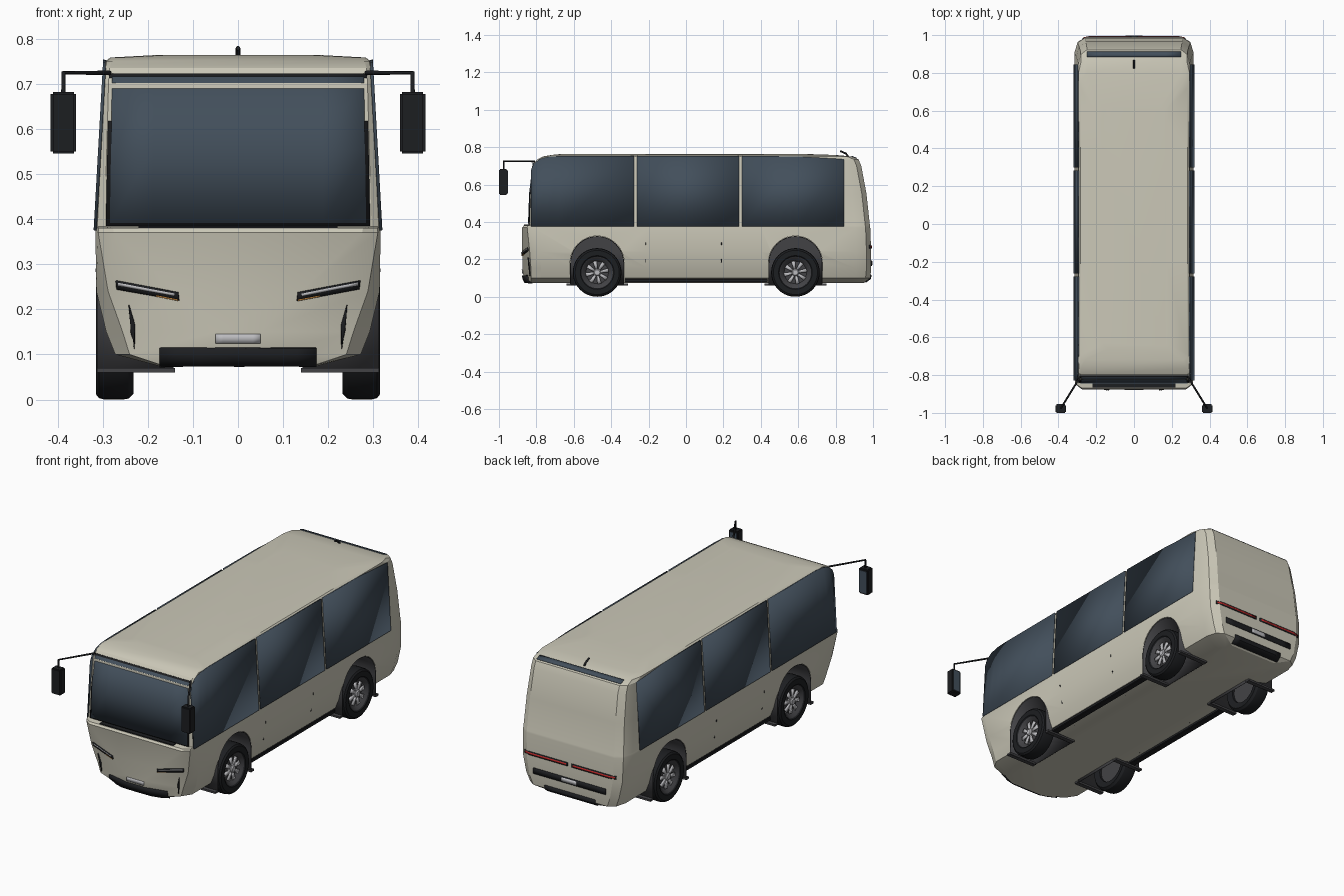
import bpy, bmesh, math
from mathutils import Vector
from mathutils.bvhtree import BVHTree

if "Cube" in bpy.data.objects:
    bpy.data.objects.remove(bpy.data.objects["Cube"])


def mat(name, r, g, b):
    m = bpy.data.materials.new(name)
    m.diffuse_color = (r, g, b, 1)
    m.use_nodes = True
    m.node_tree.nodes["Principled BSDF"].inputs["Base Color"].default_value = m.diffuse_color
    return m


CREAM = mat("cream", .60, .58, .48)
GLASS = mat("glass", .055, .078, .105)
BLACK = mat("black", .012, .013, .015)
DARK = mat("dark_grey", .055, .055, .06)
SILVER = mat("silver", .5, .5, .52)
RED = mat("red", .5, .02, .02)
AMBER = mat("amber", .7, .3, .06)


def finish(name, bm, m, angle=30, solid=0):
    bmesh.ops.recalc_face_normals(bm, faces=bm.faces)
    me = bpy.data.meshes.new(name)
    bm.to_mesh(me)
    bm.free()
    ob = bpy.data.objects.new(name, me)
    bpy.context.collection.objects.link(ob)
    me.materials.append(m)
    if solid:
        s = ob.modifiers.new("solid", 'SOLIDIFY')
        s.thickness, s.offset = solid, 0
    smooth(ob, angle)
    return ob


def smooth(ob, angle=30):
    bpy.ops.object.select_all(action='DESELECT')
    bpy.context.view_layer.objects.active = ob
    ob.select_set(True)
    bpy.ops.object.shade_smooth_by_angle(angle=math.radians(angle))


def box(name, lo, hi, m, bevel=0):
    bm = bmesh.new()
    bmesh.ops.create_cube(bm, size=1)
    for v in bm.verts:
        v.co = Vector([(a + b) / 2 + c * (b - a) for a, b, c in zip(lo, hi, v.co)])
    if bevel:
        bmesh.ops.bevel(bm, geom=bm.edges[:], offset=bevel, segments=2, affect='EDGES')
    return finish(name, bm, m)


def tube(name, pts, r, m):
    cu = bpy.data.curves.new(name, 'CURVE')
    cu.dimensions, cu.bevel_depth, cu.bevel_resolution, cu.use_fill_caps = '3D', r, 2, True
    sp = cu.splines.new('POLY')
    sp.points.add(len(pts) - 1)
    for p, c in zip(sp.points, pts):
        p.co = (*c, 1)
    ob = bpy.data.objects.new(name, cu)
    bpy.context.collection.objects.link(ob)
    cu.materials.append(m)


# Body shell: horizontal rings z, half width, front y, rear y, front flat x, front corner depth, rear flat x
RINGS = [(.073, .17, -.855, .95, .10, .06, .14), (.10, .272, -.868, .985, .06, .09, .22),
         (.15, .292, -.874, .99, .05, .10, .24), (.24, .314, -.876, .99, .14, .09, .255),
         (.37, .316, -.876, .985, .275, .06, .26), (.380, .315, -.868, .984, .277, .05, .26),
         (.383, .3145, -.836, .983, .296, .02, .26), (.55, .306, -.830, .965, .291, .02, .255),
         (.70, .297, -.822, .937, .287, .02, .25), (.735, .2955, -.795, .922, .285, .025, .25),
         (.750, .293, -.765, .885, .28, .03, .25), (.758, .283, -.72, .80, .26, .03, .25),
         (.764, .17, -.66, .62, .14, .03, .14)]
bm = bmesh.new()
loops = []
for z, w, yf, yb, fx, fc, bx in RINGS:
    half = [(fx, yf), (fx + (w - fx) * .85, yf + fc * .45), (w, yf + fc), (w, -.2), (w, .4),
            (w, yb - .08), (w - (w - bx) * .3, yb - .025), (bx, yb)]
    ring = half + [(-x, y) for x, y in reversed(half)]
    loops.append([bm.verts.new((x, y, z)) for x, y in ring])
for a, b in zip(loops, loops[1:]):
    for i in range(len(a)):
        j = (i + 1) % len(a)
        bm.faces.new((a[i], a[j], b[j], b[i]))
bm.faces.new(loops[0])
bm.faces.new(loops[-1])
bvh = BVHTree.FromBMesh(bm)
body = finish("body_shell", bm, CREAM, 25)


def hit(face, u, v):
    o, d = {'front': ((u, -2, v), (0, 1, 0)), 'back': ((u, 2, v), (0, -1, 0)),
            'right': ((2, u, v), (-1, 0, 0)), 'left': ((-2, u, v), (1, 0, 0)),
            'top': ((u, v, 2), (0, 0, -1))}[face]
    return bvh.ray_cast(Vector(o), Vector(d))[0]


# Panel laid on the body surface from a four-corner outline
def patch(name, face, quad, t, m, n=6):
    a, b, c, d = [Vector(q) for q in quad]
    bm = bmesh.new()
    rows = []
    for k in (0, .5, 1):
        row = []
        for i in range(n + 1):
            p = a.lerp(b, i / n).lerp(d.lerp(c, i / n), k)
            row.append(bm.verts.new(hit(face, *p)))
        rows.append(row)
    for r, s in zip(rows, rows[1:]):
        for i in range(n):
            bm.faces.new((r[i], r[i + 1], s[i + 1], s[i]))
    return finish(name, bm, m, 30, 2 * t)


def rect(x0, x1, z0, z1):
    return [(x0, z0), (x1, z0), (x1, z1), (x0, z1)]


# Wheel arches, liners and wheels
def arch(r, n=20):
    return [(-r, .06)] + [(-r * math.cos(math.pi * i / n), .18 + r * math.sin(math.pi * i / n))
                          for i in range(n + 1)] + [(r, .06)]


def lathe(name, prof, s, y, m):
    bm = bmesh.new()
    vs = [bm.verts.new((s * x, y, .13 + r)) for r, x in prof]
    es = [bm.edges.new(e) for e in zip(vs, vs[1:])]
    bmesh.ops.spin(bm, geom=vs + es, cent=(0, y, .13), axis=(1, 0, 0), angle=2 * math.pi, steps=40)
    bmesh.ops.remove_doubles(bm, verts=bm.verts[:], dist=1e-5)
    return finish(name, bm, m)


for s, side in ((1, "right"), (-1, "left")):
    for y, pos in ((-.475, "front"), (.585, "rear")):
        tag = f"{pos}_{side}"
        bm = bmesh.new()
        f = bm.faces.new([bm.verts.new((s * .14, y + u, v)) for u, v in arch(.145)])
        ex = bmesh.ops.extrude_face_region(bm, geom=[f])
        bmesh.ops.translate(bm, vec=(s * .3, 0, 0), verts=[v for v in ex['geom'] if isinstance(v, bmesh.types.BMVert)])
        cutter = finish("arch_cutter", bm, DARK)
        cutter.hide_render = True
        mod = body.modifiers.new("arch", 'BOOLEAN')
        mod.operation, mod.solver, mod.object = 'DIFFERENCE', 'EXACT', cutter
        bpy.context.view_layer.objects.active = body
        bpy.ops.object.modifier_apply(modifier="arch")
        bpy.data.objects.remove(cutter)

        bm = bmesh.new()
        inner, outer = [[bm.verts.new((s * x, y + u, v)) for u, v in arch(.142)] for x in (.144, .312)]
        bm.faces.new(inner)
        for i in range(len(inner) - 1):
            bm.faces.new((inner[i], inner[i + 1], outer[i + 1], outer[i]))
        finish("arch_liner_" + tag, bm, DARK, 30, .004)
        for e in (-1, 1):
            y0, y1 = sorted((y + e * .140, y + e * .165))
            x0, x1 = sorted((s * .14, s * .313))
            box("liner_foot_" + tag, (x0, y0, .06), (x1, y1, .07), DARK)

        lathe("tyre_" + tag, [(.085, .24), (.118, .232), (.128, .243), (.13, .255), (.13, .295),
                              (.127, .308), (.118, .315), (.09, .315), (.083, .308), (.083, .25), (.085, .24)], s, y, BLACK)
        lathe("rim_" + tag, [(0, .285), (.06, .285), (.078, .306), (.084, .31), (.084, .25), (0, .25)], s, y, DARK)
        lathe("hub_" + tag, [(0, .309), (.014, .309), (.019, .304), (.021, .28)], s, y, SILVER)
        bm = bmesh.new()
        for k in range(8):
            a = k * math.pi / 4 + .2
            d, t = Vector((0, math.cos(a), math.sin(a))), Vector((0, -math.sin(a), math.cos(a)))
            c = Vector((s * .297, y, .13))
            bm.faces.new([bm.verts.new(c + d * r + t * w) for r, w in
                          ((.015, -.006), (.062, -.011), (.062, .011), (.015, .006))])
        finish("wheel_spokes_" + tag, bm, SILVER, 30, .008)

    # Side windows
    for k, top in enumerate(([(-.828, .68), (-.815, .71), (-.785, .735), (-.74, .748), (-.68, .752), (-.278, .753)],
                             [(-.262, .753), (.283, .753)], [(.299, .753), (.60, .750), (.845, .735)])):
        bm = bmesh.new()
        cols = [[bm.verts.new((s * (.3165 - (z - .375) * .056), y, z)) for z in (.375, t)] for y, t in top]
        for a, b in zip(cols, cols[1:]):
            bm.faces.new((a[0], b[0], b[1], a[1]))
        finish(f"side_window_{side}_{k + 1}", bm, GLASS, 30, .007)

    # Door seams and sill bar
    for y in (-.215, .19):
        patch("panel_seam_" + side, side, rect(y - .002, y + .002, .085, .29), .0015, BLACK, 1)
    x0, x1 = sorted((s * .24, s * .276))
    box("sill_bar_" + side, (x0, -.33, .078), (x1, .435, .096), BLACK, .003)

    # Mirror arm, housing and glass
    tube("mirror_arm_" + side, [(s * .285, -.81, .724), (s * .387, -.975, .724), (s * .387, -.975, .67)], .005, BLACK)
    x0, x1 = sorted((s * .359, s * .415))
    box("mirror_housing_" + side, (x0, -1, .545), (x1, -.955, .682), BLACK, .005)
    box("mirror_glass_" + side, (x0 + .006, -.957, .555), (x1 - .006, -.953, .672), GLASS)

    # Headlight slits, bumper vents, tail lights
    patch("headlight_" + side, 'front', [(s * .13, .220), (s * .268, .245), (s * .270, .264), (s * .132, .238)], .005, BLACK)
    patch("headlight_strip_" + side, 'front', [(s * .14, .231), (s * .264, .254), (s * .264, .260), (s * .14, .236)], .007, SILVER)
    patch("indicator_" + side, 'front', [(s * .132, .220), (s * .18, .229), (s * .18, .232), (s * .132, .223)], .006, AMBER)
    patch("bumper_vent_" + side, 'front', [(s * .241, .21), (s * .228, .165), (s * .229, .112), (s * .237, .16)], .006, BLACK)
    patch("tail_light_housing_" + side, 'back', rect(s * .012, s * .272, .258, .276), .004, BLACK, 8)
    patch("tail_light_" + side, 'back', rect(s * .02, s * .266, .263, .271), .006, RED, 8)

smooth(body, 25)

# Windscreen
patch("windscreen_frame", 'front', [(-.293, .385), (.293, .385), (.286, .722), (-.286, .722)], .006, BLACK)
patch("windscreen", 'front', [(-.284, .391), (.284, .391), (.279, .715), (-.279, .715)], .009, GLASS)
box("windscreen_ledge", (-.22, -.866, .377), (.22, -.835, .385), BLACK)

# Bumper grille and plates
patch("front_grille", 'front', rect(-.172, .172, .076, .115), .008, BLACK, 8)
patch("front_plate", 'front', rect(-.05, .05, .125, .145), .005, SILVER)
patch("rear_grille", 'back', rect(-.215, .215, .165, .195), .005, BLACK, 8)
patch("rear_plate", 'back', rect(-.045, .045, .17, .19), .008, SILVER)
patch("rear_diffuser", 'back', rect(-.15, .15, .080, .118), .006, BLACK, 8)

# Roof lamp strip and aerial
patch("roof_lamp", 'top', rect(-.25, .25, .885, .912), .004, GLASS)
tube("aerial", [(0, .865, .752), (0, .855, .766), (0, .825, .779)], .005, BLACK)
